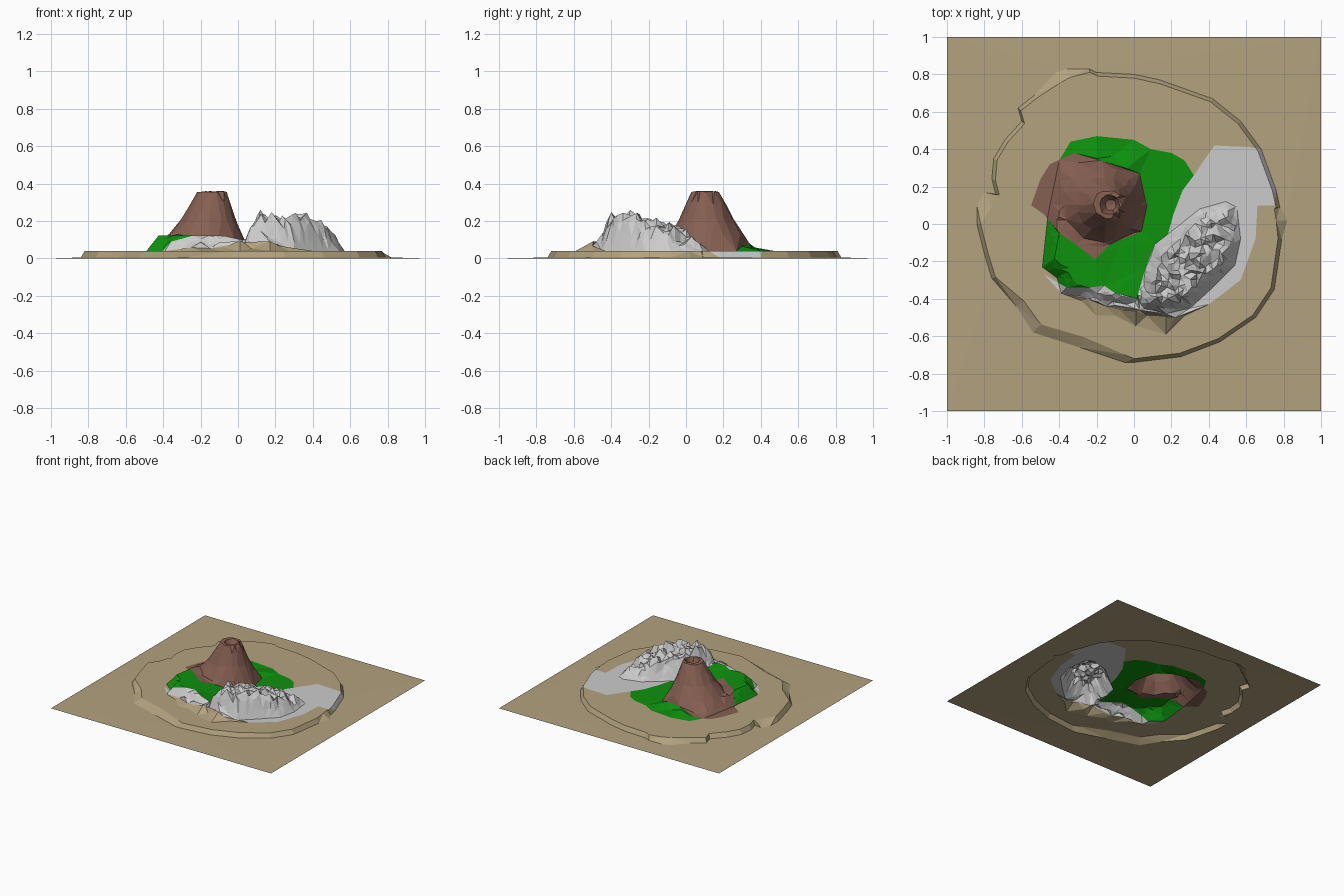
import bpy, bmesh, math, random
from mathutils import Vector, noise
from mathutils.geometry import delaunay_2d_cdt

if "Cube" in bpy.data.objects:
    bpy.data.objects.remove(bpy.data.objects["Cube"])

random.seed(4)

# Outlines of the terrain zones, seen from above
COAST = [(-.36, .83), (-.24, .83), (-.2, .81), (0, .8), (.14, .77), (.42, .67), (.57, .55),
         (.68, .40), (.76, .18), (.78, .09), (.83, .09), (.82, .02), (.79, -.08), (.75, -.35),
         (.65, -.5), (.46, -.63), (.25, -.71), (0, -.74), (-.05, -.74), (-.29, -.66), (-.54, -.58),
         (-.63, -.44), (-.76, -.29), (-.8, -.16), (-.84, 0), (-.84, .1), (-.8, .17), (-.74, .16),
         (-.76, .24), (-.75, .35), (-.69, .45), (-.6, .55), (-.62, .62), (-.53, .69), (-.42, .81)]
WIDE = {10: .08, 11: .06, 18: .04, 19: .06, 20: .06, 21: .05, 25: .08, 26: .06, 34: .06, 0: .05}
SHORE = [tuple(Vector(p) * (1 - WIDE.get(i, .02) / Vector(p).length)) for i, p in enumerate(COAST)]
GRASS = [(-.34, .44), (-.2, .47), (0, .45), (.09, .4), (.2, .38), (.27, .34), (.32, .26),
         (.26, .18), (.21, .05), (.18, -.06), (.11, -.11), (.06, -.24), (.02, -.38), (.03, -.46),
         (-.15, -.44), (-.25, -.4), (-.39, -.37), (-.41, -.29), (-.49, -.23), (-.46, .05), (-.4, .34)]
LAVA = [(-.55, .1), (-.5, .24), (-.45, .32), (-.32, .38), (-.18, .34), (.03, .27), (.07, .1),
        (.04, -.04), (-.13, -.11), (-.21, -.19), (-.31, -.11), (-.4, -.05), (-.48, .05)]
GRAVEL = [(.43, .42), (.63, .41), (.68, .40), (.76, .18), (.75, .1), (.66, .1), (.65, -.08),
          (.57, -.3), (.4, -.43), (.22, -.5), (.03, -.46), (.02, -.38), (.06, -.24), (.11, -.11),
          (.18, -.06), (.21, .05), (.26, .18), (.32, .26), (.38, .35)]
MOUNTAIN = [(.02, -.38), (.06, -.24), (.11, -.11), (.25, 0), (.35, .08), (.49, .12), (.55, .09),
            (.57, -.08), (.54, -.22), (.41, -.35), (.3, -.45), (.17, -.48), (.03, -.46)]
RIM_ROCKS = [(-.48, -.27), (-.39, -.37), (-.25, -.4), (-.15, -.44), (.03, -.46), (.02, -.4),
             (-.1, -.37), (-.16, -.33), (-.24, -.34), (-.36, -.34)]
CLIFF_FOOT = [(-.34, .44), (-.4, .34), (-.46, .05), (-.49, -.23), (-.41, -.29), (-.39, -.37),
              (-.25, -.4), (-.15, -.44), (.03, -.46), (.17, -.48), (.3, -.45), (.41, -.35)]
SPURS = [(.01, -.46, .085, .06), (.17, -.49, .1, .055), (-.2, -.41, .08, .05), (-.1, -.43, .06, .05)]
VOLCANO = [(0, .30), (.03, .305), (.055, .36), (.08, .355), (.11, .285), (.15, .2),
           (.205, .115), (.25, .04)]
SHELF = .04


def dist(p, line, closed=True):
    best = 9
    for i in range(len(line) if closed else len(line) - 1):
        a, b = Vector(line[i]), Vector(line[(i + 1) % len(line)])
        t = max(0, min(1, (p - a).dot(b - a) / (b - a).length_squared))
        best = min(best, (p - a - (b - a) * t).length)
    return best


def inside(p, poly):
    hit = False
    for i, (x1, y1) in enumerate(poly):
        x0, y0 = poly[i - 1]
        if (y0 > p.y) != (y1 > p.y) and p.x < (x0 - x1) * (p.y - y1) / (y0 - y1) + x1:
            hit = not hit
    return hit


def touches(p, poly):
    return inside(p, poly) or dist(p, poly) < 1e-4


def lerp_profile(d, prof):
    for (r0, z0), (r1, z1) in zip(prof, prof[1:]):
        if d <= r1:
            return z0 + (z1 - z0) * (d - r0) / (r1 - r0)
    return SHELF


def volcano_center(r):
    return Vector((-.115 - .075 * min(1, r / .25), .10 + .015 * min(1, r / .25)))


def height(p):
    if max(abs(p.x), abs(p.y)) > .99:
        return 0
    if not touches(p, SHORE):
        return .005
    z = SHELF
    n = noise.noise(Vector((p.x * 23, p.y * 23, 3.3)))
    # raised grass shelf with cliffs along its outer edge
    if touches(p, GRASS) or touches(p, MOUNTAIN):
        t = max(0, min(1, -(p.x + .7 * p.y) / .35))
        z += .082 * t * min(1, dist(p, CLIFF_FOOT, False) / .06)
    # craggy mountain range
    if inside(p, MOUNTAIN):
        top = .175 - .32 * max(0, p.x - .35) - .22 * max(0, p.y + .28)
        top += n * .05 + random.uniform(-.018, .018)
        z = max(z, SHELF + top * min(1, dist(p, MOUNTAIN) / .06))
    # sand spurs against the front cliff
    for x, y, r, h in SPURS:
        z = max(z, SHELF + h * (1 - (p - Vector((x, y))).length / r))
    # volcano cone with crater
    r = (p - volcano_center(.12)).length
    for _ in range(4):
        r = (p - volcano_center(r)).length
    return max(z, lerp_profile(r, VOLCANO))


# Plan points and boundary edges for the triangulated sheet
pts, edges = [], []


def add_loop(poly):
    k = len(pts)
    pts.extend(Vector(p) for p in poly)
    edges.extend((k + i, k + (i + 1) % len(poly)) for i in range(len(poly)))


add_loop([(-1, -1), (1, -1), (1, 1), (-1, 1)])
for outline in (COAST, SHORE, GRASS, LAVA, GRAVEL, MOUNTAIN, RIM_ROCKS):
    add_loop(outline)

# Volcano rings
for r, _ in VOLCANO[1:]:
    count = 10 if r < .1 else 16
    for i in range(count):
        a = 2 * math.pi * (i + random.uniform(-.25, .25)) / count
        q = r * random.uniform(.94, 1.04)
        pts.append(volcano_center(r) + Vector((math.cos(a), math.sin(a))) * q)
pts.append(volcano_center(0))

# Extra points on the rugged ground
step = .03
for i in range(-20, 24):
    for j in range(-20, 16):
        p = Vector(((i + random.uniform(-.4, .4)) * step, (j + random.uniform(-.4, .4)) * step))
        on_cliff = inside(p, GRASS) and dist(p, CLIFF_FOOT, False) < .085
        if inside(p, MOUNTAIN) or (on_cliff and p.y < .1):
            pts.append(p)

# Spur crests and feet
for x, y, r, h in SPURS:
    pts.extend([Vector((x, y - .005)), Vector((x - r, y)), Vector((x + r, y)), Vector((x, y - r))])

flat, _, tris, *_ = delaunay_2d_cdt(pts, edges, [], 0, 1e-5)
heights = [height(p) for p in flat]

# Zones in order of priority: name, test outline, colour
SAND = (.45, .36, .21, 1)
ZONES = [("volcano", LAVA, (.24, .115, .085, 1)), ("mountain", MOUNTAIN, None),
         ("rim_rocks", RIM_ROCKS, None), ("grass", GRASS, (.004, .29, .004, 1)),
         ("gravel", GRAVEL, None), ("beach", SHORE, SAND), ("shore_slope", COAST, SAND),
         ("sea_floor", [(-2, -2), (2, -2), (2, 2), (-2, 2)], SAND)]
groups = {name: [] for name, _, _ in ZONES}
for f in tris:
    c = sum((flat[i] for i in f), Vector((0, 0))) / len(f)
    groups[next(name for name, poly, _ in ZONES if inside(c, poly))].append(f)

# One object for each zone
for name, _, colour in ZONES:
    bm = bmesh.new()
    made = {}
    for f in groups[name]:
        for i in f:
            if i not in made:
                made[i] = bm.verts.new((flat[i].x, flat[i].y, heights[i]))
        face = bm.faces.new([made[i] for i in f])
        face.normal_update()
        if face.normal.z < 0:
            face.normal_flip()
    mesh = bpy.data.meshes.new(name)
    bm.to_mesh(mesh)
    bm.free()
    if colour:
        mat = bpy.data.materials.new(name + "_colour")
        mat.diffuse_color = colour
        mat.use_nodes = True
        mat.node_tree.nodes["Principled BSDF"].inputs["Base Color"].default_value = mat.diffuse_color
        mesh.materials.append(mat)
    bpy.context.collection.objects.link(bpy.data.objects.new(name, mesh))
